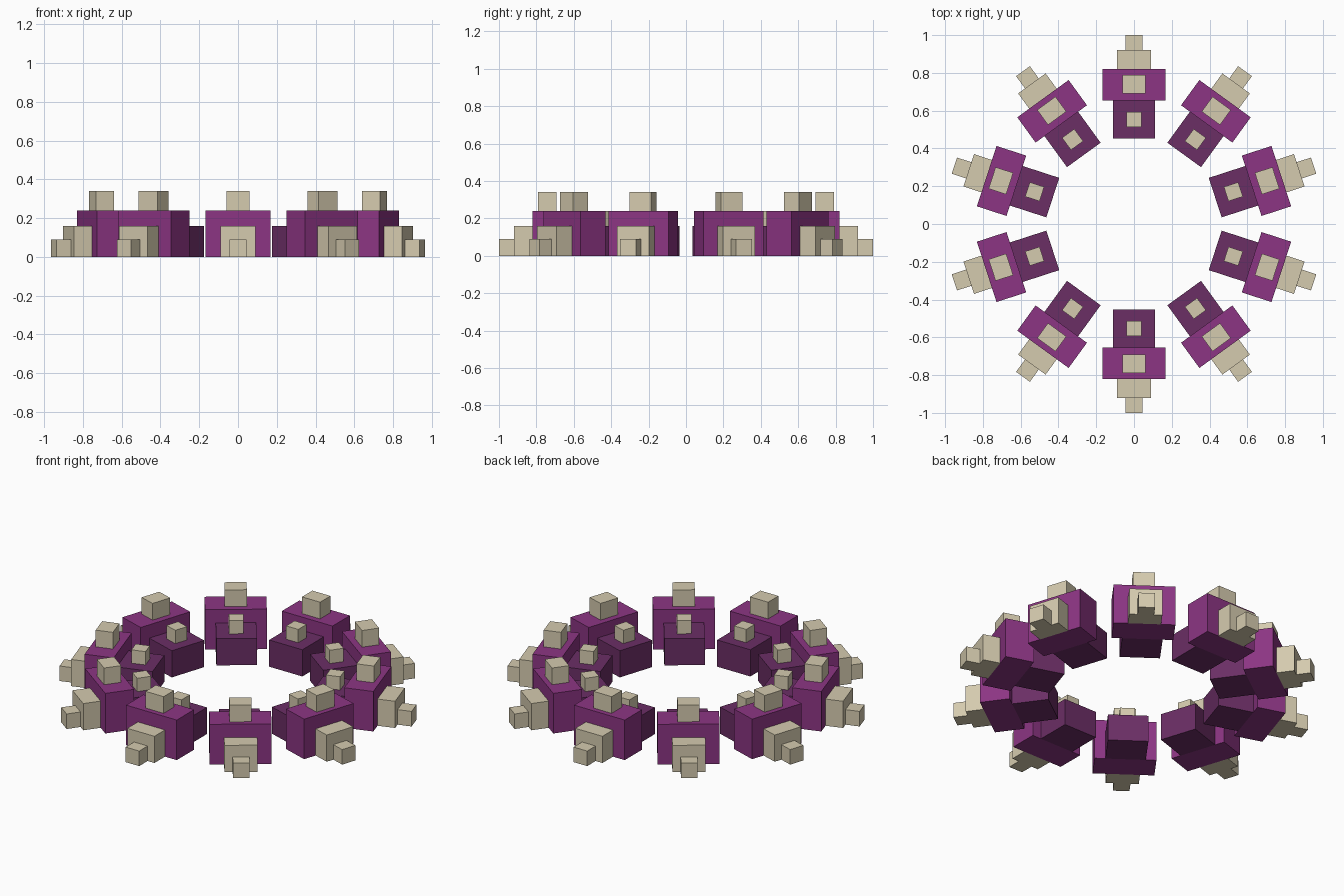
import bpy, bmesh, math
from mathutils import Matrix, Vector

cube = bpy.data.objects.get("Cube")
if cube:
    bpy.data.objects.remove(cube, do_unlink=True)


def material(name, rgb):
    # 8-bit display colour converted to linear
    lin = [((c / 255 + 0.055) / 1.055) ** 2.4 for c in rgb] + [1.0]
    m = bpy.data.materials.new(name)
    m.use_nodes = True
    m.diffuse_color = lin
    m.node_tree.nodes["Principled BSDF"].inputs["Base Color"].default_value = lin
    return m


purple = material("bright purple", (140, 53, 131))
plum = material("dark plum", (107, 46, 101))
beige = material("beige", (213, 203, 175))

COUNT = 10

# name, inner radius, outer radius, width, bottom, top, colour
PARTS = [
    ("inner_block", 0.452, 0.655, 0.22, 0.0, 0.16, plum),
    ("inner_knob", 0.513, 0.593, 0.08, 0.16, 0.24, beige),
    ("main_block", 0.655, 0.82, 0.336, 0.0, 0.24, purple),
    ("main_knob", 0.692, 0.79, 0.12, 0.24, 0.34, beige),
    ("outer_step", 0.82, 0.92, 0.18, 0.0, 0.16, beige),
    ("outer_tip", 0.92, 1.0, 0.09, 0.0, 0.09, beige),
]


def block(name, r0, r1, width, z0, z1, mat, angle):
    """Box whose depth runs outwards along +y before turning about z."""
    bm = bmesh.new()
    place = Matrix.Translation(Vector((0, (r0 + r1) / 2, (z0 + z1) / 2)))
    size = Matrix.Diagonal((width, r1 - r0, z1 - z0, 1))
    bmesh.ops.create_cube(bm, size=1, matrix=place @ size)
    mesh = bpy.data.meshes.new(name)
    bm.to_mesh(mesh)
    bm.free()
    mesh.materials.append(mat)
    ob = bpy.data.objects.new(name, mesh)
    ob.rotation_euler.z = angle
    bpy.context.collection.objects.link(ob)


# Ring of identical stepped modules
for i in range(COUNT):
    for name, *dims in PARTS:
        block(f"{name}_{i + 1}", *dims, angle=i * math.tau / COUNT)
